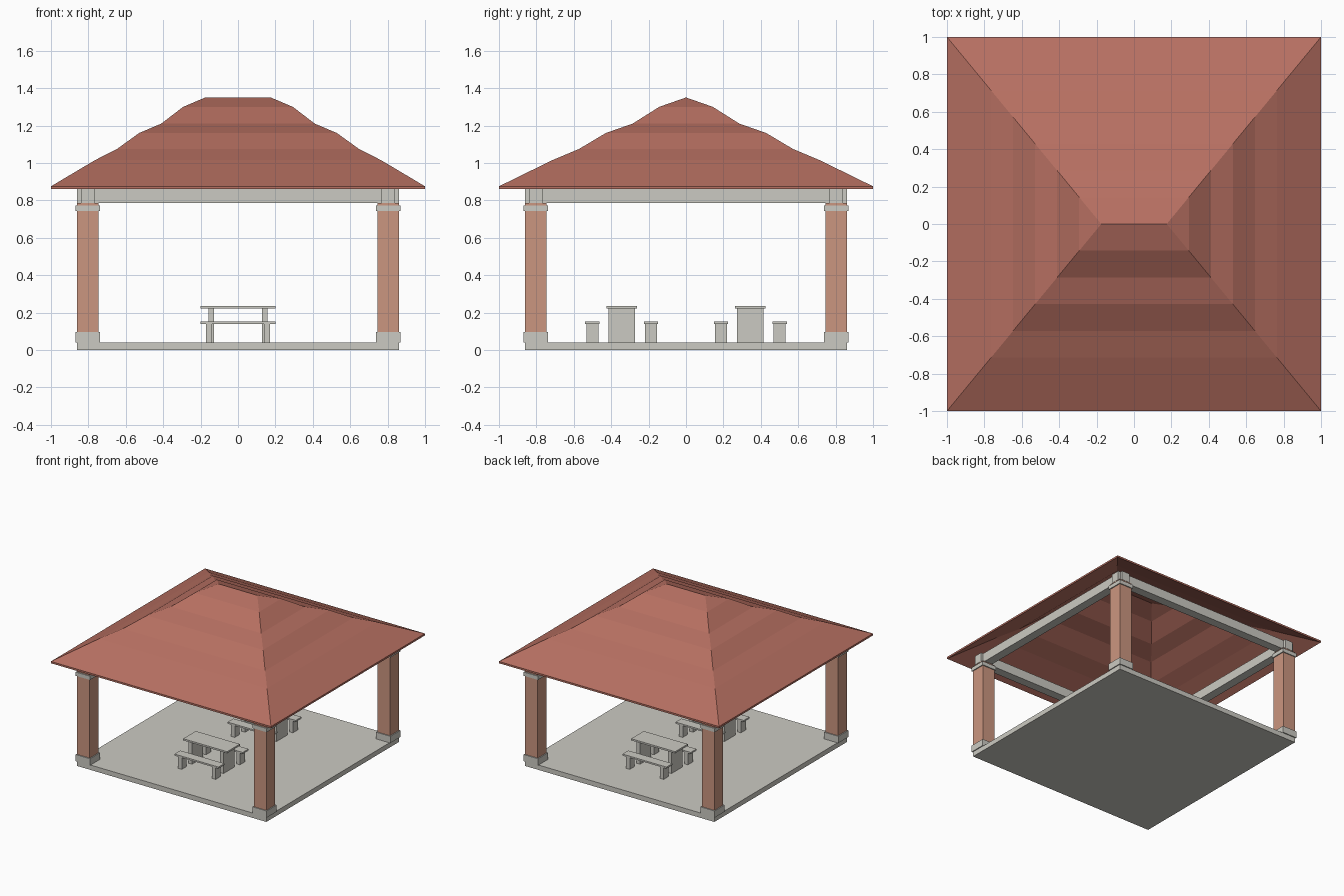
import bpy
import bmesh

if "Cube" in bpy.data.objects:
    bpy.data.objects.remove(bpy.data.objects["Cube"], do_unlink=True)


def material(name, rgb):
    mat = bpy.data.materials.new(name)
    mat.use_nodes = True
    mat.diffuse_color = (*rgb, 1)
    mat.node_tree.nodes["Principled BSDF"].inputs["Base Color"].default_value = (*rgb, 1)
    return mat


roof_red = material("roof red", (0.47, 0.16, 0.12))
terracotta = material("terracotta", (0.60, 0.305, 0.215))
concrete = material("concrete", (0.60, 0.59, 0.54))


def finish(name, bm, mat):
    bmesh.ops.recalc_face_normals(bm, faces=bm.faces)
    mesh = bpy.data.meshes.new(name)
    bm.to_mesh(mesh)
    bm.free()
    mesh.materials.append(mat)
    obj = bpy.data.objects.new(name, mesh)
    bpy.context.collection.objects.link(obj)
    return obj


def box(name, mat, x, y, z):
    """Box from (min, max) pairs on each axis."""
    bm = bmesh.new()
    bmesh.ops.create_cube(bm, size=1)
    for v in bm.verts:
        v.co = [(lo + hi) / 2 + c * (hi - lo) for c, (lo, hi) in zip(v.co, (x, y, z))]
    return finish(name, bm, mat)


def block(name, mat, cx, cy, half_x, half_y, z):
    return box(name, mat, (cx - half_x, cx + half_x), (cy - half_y, cy + half_y), z)


# Floor slab
block("floor_slab", concrete, 0, 0, 0.86, 0.86, (0, 0.04))

# Corner columns with footing and collar
for sx, side in ((-1, "right"), (1, "left")):
    for sy, end in ((-1, "front"), (1, "back")):
        x, y = sx * 0.803, sy * 0.803
        tag = end + "_" + side
        block("column_" + tag, terracotta, x, y, 0.057, 0.057, (0.04, 0.785))
        block("column_footing_" + tag, concrete, x, y, 0.065, 0.065, (0.04, 0.095))
        block("column_collar_" + tag, concrete, x, y, 0.065, 0.065, (0.742, 0.773))

# Ring beams crossing over the columns
for s, side, end in ((-1, "right", "front"), (1, "left", "back")):
    block("beam_" + end, concrete, 0, s * 0.803, 0.86, 0.036, (0.787, 0.862))
    block("beam_" + side, concrete, s * 0.803, 0, 0.036, 0.86, (0.787, 0.862))

# Hipped roof: stacked rectangular rings, outer skin and soffit skin joined at the eave
heights = [0.875, 0.945, 1.015, 1.075, 1.16, 1.21, 1.30, 1.35]
ridge = 0.175
thickness = 0.015
bm = bmesh.new()


def skin(drop):
    rings = []
    for i, z in enumerate(heights):
        t = 1 - i / (len(heights) - 1)
        hx, hy = ridge + (1 - ridge) * t, t
        rings.append([bm.verts.new((sx * hx, sy * hy, z - drop))
                      for sx, sy in ((-1, -1), (1, -1), (1, 1), (-1, 1))])
    for low, high in zip(rings, rings[1:]):
        for k in range(4):
            n = (k + 1) % 4
            bm.faces.new((low[k], low[n], high[n], high[k]))
    return rings[0]


outer, inner = skin(0), skin(thickness)
for k in range(4):
    n = (k + 1) % 4
    bm.faces.new((outer[k], outer[n], inner[n], inner[k]))
bmesh.ops.remove_doubles(bm, verts=bm.verts, dist=0.0005)
finish("roof", bm, roof_red)

# Picnic tables, each with two benches
for s, end in ((-1, "front"), (1, "back")):
    cy = s * 0.344
    block("table_top_" + end, concrete, 0, cy, 0.2, 0.082, (0.221, 0.235))
    for sx in (-1, 1):
        block("table_leg_" + end, concrete, sx * 0.143, cy, 0.016, 0.071, (0.04, 0.221))
    for sy in (-1, 1):
        by = cy + sy * 0.157
        block("bench_seat_" + end, concrete, 0, by, 0.2, 0.038, (0.139, 0.152))
        for sx in (-1, 1):
            block("bench_leg_" + end, concrete, sx * 0.154, by, 0.016, 0.032, (0.04, 0.139))
